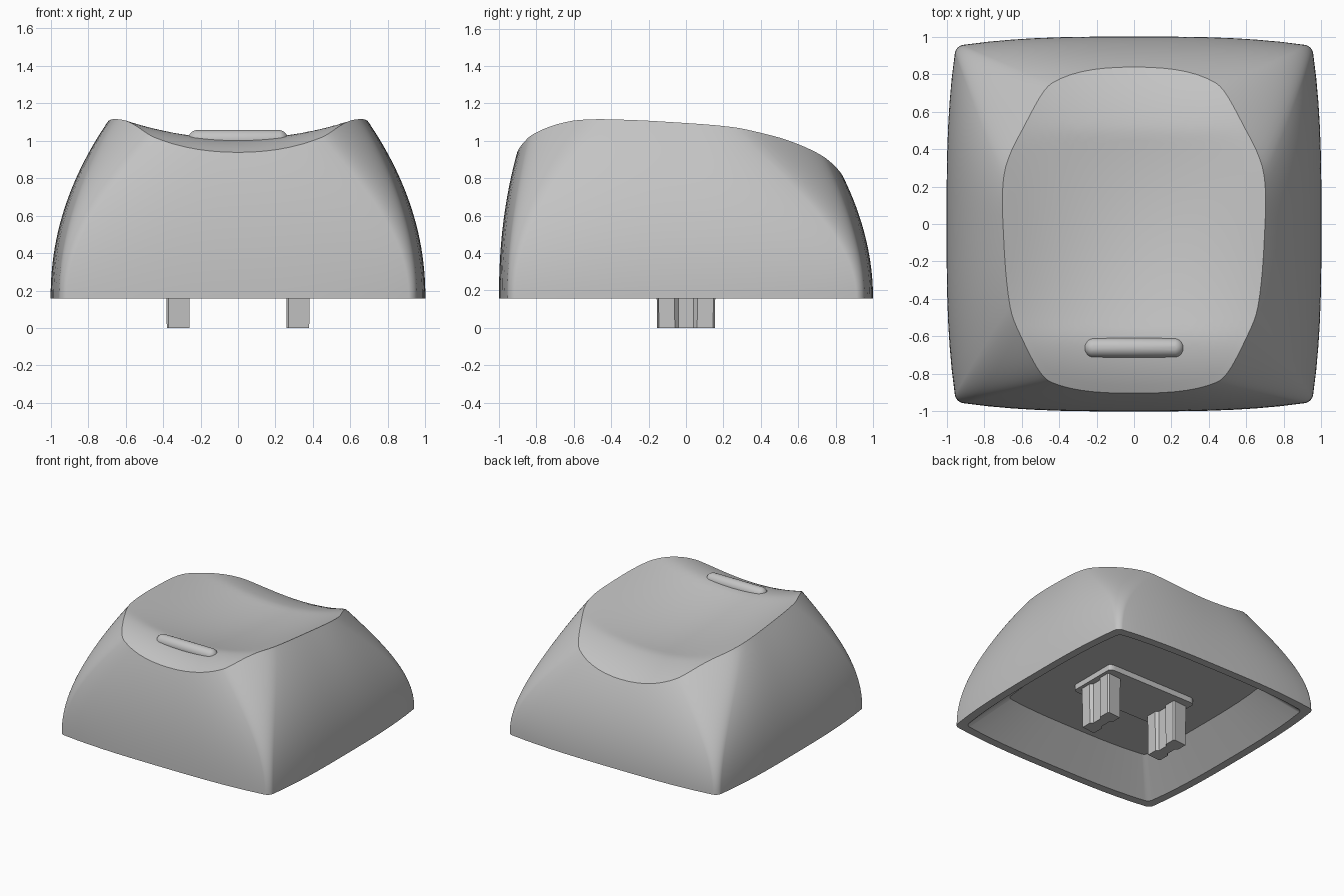
import bpy, bmesh
from math import sin, cos, pi

cube = bpy.data.objects.get("Cube")
if cube:
    bpy.data.objects.remove(cube, do_unlink=True)

grey = bpy.data.materials.new("light_grey_plastic")
grey.use_nodes = True
grey.diffuse_color = (0.55, 0.55, 0.55, 1)
grey.node_tree.nodes["Principled BSDF"].inputs["Base Color"].default_value = (0.55, 0.55, 0.55, 1)

BASE, CEILING = 0.158, 0.38
ARC, SIDE = 12, 14


def finish(bm, name, angle=0.5):
    bmesh.ops.recalc_face_normals(bm, faces=bm.faces)
    mesh = bpy.data.meshes.new(name)
    bm.to_mesh(mesh)
    bm.free()
    mesh.materials.append(grey)
    obj = bpy.data.objects.new(name, mesh)
    bpy.context.collection.objects.link(obj)
    bpy.ops.object.select_all(action="DESELECT")
    obj.select_set(True)
    bpy.context.view_layer.objects.active = obj
    bpy.ops.object.shade_smooth_by_angle(angle=angle)
    return obj


def rounded_square(r):
    """Points around a unit rounded square, in a fixed order."""
    quarter = []
    c = 1 - r
    for i in range(ARC + 1):
        a = pi / 2 * i / ARC
        quarter.append((c + r * cos(a), c + r * sin(a)))
    quarter += [(c - 2 * c * i / SIDE, 1) for i in range(1, SIDE)]
    points = []
    for _ in range(4):
        points += quarter
        quarter = [(-v, u) for u, v in quarter]
    return points


def wall(i, z):
    """Point i of the outer wall's cross-section at height z; the back rounds off more."""
    t = max(0, z - BASE) / 0.95
    back = rounded_square(0.1)[i][1] > 0
    u, v = rounded_square(0.04 + (0.5 if back else 0.34) * t ** 2)[i]
    bulge = 0.05 + (0.2 if back else 0.1) * t ** 2
    half_x = 1 - 0.31 * t ** 2.1
    half_y = 1 - (0.342 * t ** 2 if back else 0.15 * t ** 2.2)
    return half_x * u * (1 - bulge * abs(v) ** 3), half_y * v * (1 - bulge * abs(u) ** 3), z


def dish(x, y):
    """Height of the scooped top."""
    z = 1.012 - 0.082 * (y + 0.6) + 0.27 * x * x
    bowl = max(0, 1 - ((y + 0.05) / 0.55) ** 2) * max(0, 1 - (x / 0.69) ** 2)
    return z - 0.045 * bowl - 0.54 * max(0, y - 0.45) ** 2 - 0.8 * max(0, -0.55 - y) ** 2


def rim_height(i):
    low, high = 0.5, 1.2
    for _ in range(22):
        mid = (low + high) / 2
        x, y, z = wall(i, mid)
        if z < dish(x, y):
            low = mid
        else:
            high = mid
    return low


# Cap shell: ceiling, tapered inner wall, lower edge, outer wall, scooped top
count = len(rounded_square(0.1))
tops = [rim_height(i) for i in range(count)]
foot = [wall(i, BASE) for i in range(count)]
rings = [[(x * s, y * s, z) for x, y, _ in foot] for s, z in ((0.70, CEILING), (0.935, BASE))]
WALL_STEPS, DISH_STEPS = 24, 20
for k in range(WALL_STEPS + 1):
    rings.append([wall(i, BASE + (tops[i] - BASE) * k / WALL_STEPS) for i in range(count)])
rim = rings[-1]
mid_y = -0.03
for k in range(1, DISH_STEPS):
    s = 1 - k / DISH_STEPS
    flat = [(x * s, mid_y + (y - mid_y) * s) for x, y, _ in rim]
    rings.append([(x, y, dish(x, y)) for x, y in flat])

bm = bmesh.new()
rows = [[bm.verts.new(p) for p in ring] for ring in rings]
for a, b in zip(rows, rows[1:]):
    for i in range(count):
        j = (i + 1) % count
        bm.faces.new((a[i], a[j], b[j], b[i]))
bm.faces.new(rows[0])
centre = bm.verts.new((0, mid_y, dish(0, mid_y)))
for i in range(count):
    bm.faces.new((rows[-1][i], rows[-1][(i + 1) % count], centre))
finish(bm, "cap_shell", 0.58)

# Raised finger bar near the front of the scoop: half a capsule, mirrored
bm = bmesh.new()
bmesh.ops.create_uvsphere(bm, u_segments=32, v_segments=16, radius=0.052)
bmesh.ops.bisect_plane(bm, geom=bm.verts[:] + bm.edges[:] + bm.faces[:],
                       plane_co=(0, 0, 0), plane_no=(1, 0, 0), clear_inner=True)
for v in bm.verts:
    if v.co.x > 1e-5:
        v.co.x += 0.215
copy = bmesh.ops.duplicate(bm, geom=bm.verts[:] + bm.edges[:] + bm.faces[:])["geom"]
for v in (g for g in copy if isinstance(g, bmesh.types.BMVert)):
    v.co.x = -v.co.x
bmesh.ops.remove_doubles(bm, verts=bm.verts, dist=1e-4)
finish(bm, "finger_bar").location = (0, -0.66, 1.005)


def prism(name, bottom, top, z0, z1, angle):
    bm = bmesh.new()
    lower = [bm.verts.new((x, y, z0)) for x, y in bottom]
    upper = [bm.verts.new((x, y, z1)) for x, y in top]
    bm.faces.new(lower)
    bm.faces.new(upper)
    for i in range(len(lower)):
        j = (i + 1) % len(lower)
        bm.faces.new((lower[i], lower[j], upper[j], upper[i]))
    return finish(bm, name, angle)


# Mounting plate under the ceiling
plate = [(0.41 * u, 0.215 * v) for u, v in rounded_square(0.12)]
prism("mounting_plate", plate, plate, 0.335, CEILING + 0.01, 0.5)

# Two grooved stems
half = [(0.06, -0.145), (0.06, -0.06), (0.04, -0.04), (0.04, 0.04), (0.06, 0.06),
        (0.06, 0.145), (0.05, 0.155)]
profile = half + [(-x, -y) for x, y in half]
for side, label in ((1, "left"), (-1, "right")):
    at = 0.32 * side
    prism(label + "_stem", [(at + x, y) for x, y in profile],
          [(at + x * 1.05, y * 1.02) for x, y in profile], 0, 0.34, 0.3)
